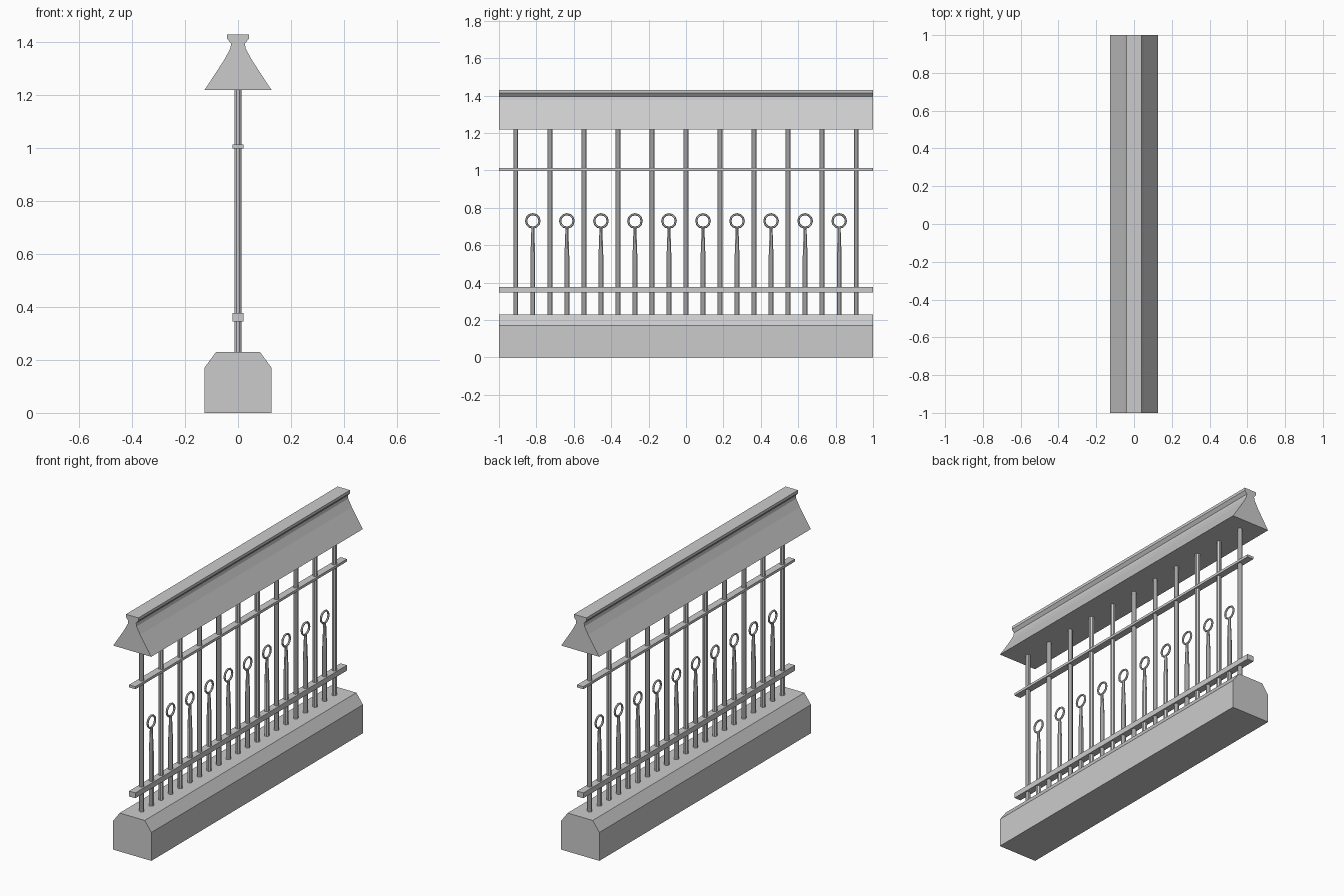
import bpy, bmesh, math
from mathutils import Matrix

if "Cube" in bpy.data.objects:
    bpy.data.objects.remove(bpy.data.objects["Cube"])

def finish(bm, name):
    bmesh.ops.recalc_face_normals(bm, faces=bm.faces)
    me = bpy.data.meshes.new(name)
    bm.to_mesh(me)
    bm.free()
    ob = bpy.data.objects.new(name, me)
    bpy.context.collection.objects.link(ob)
    return ob

def extrude_profile(name, half):
    """Mirror a right-hand (x, z) profile and extrude it along y from -1 to 1."""
    pts = half + [(-x, z) for x, z in reversed(half)]
    bm = bmesh.new()
    face = bm.faces.new([bm.verts.new((x, -1, z)) for x, z in pts])
    out = bmesh.ops.extrude_face_region(bm, geom=[face], use_keep_orig=True)
    verts = [g for g in out["geom"] if isinstance(g, bmesh.types.BMVert)]
    bmesh.ops.translate(bm, verts=verts, vec=(0, 2, 0))
    return finish(bm, name)

def lathe_post(name, y, profile, sides=8):
    """Closed stack of rings following (radius, z) pairs."""
    bm = bmesh.new()
    rings = [[bm.verts.new((r * math.cos((k + .5) * math.tau / sides),
                            y + r * math.sin((k + .5) * math.tau / sides), z))
              for k in range(sides)] for r, z in profile]
    for a, b in zip(rings, rings[1:]):
        for k in range(sides):
            n = (k + 1) % sides
            bm.faces.new((a[k], a[n], b[n], b[k]))
    bm.faces.new(rings[0])
    bm.faces.new(rings[-1])
    return finish(bm, name)

# Stone base and flared handrail
extrude_profile("base", [(.127, 0), (.127, .17), (.083, .23)])
extrude_profile("handrail", [(.126, 1.22), (.053, 1.332), (.029, 1.376),
                             (.026, 1.395), (.041, 1.413), (.041, 1.43)])

# Thin horizontal rails
extrude_profile("lower_rail", [(.021, .346), (.021, .378)])
extrude_profile("upper_rail", [(.021, .998), (.021, 1.013)])

# Tall balusters
STEP = .182
for i in range(11):
    lathe_post("tall_baluster", (i - 5) * STEP, [(.014, .22), (.014, 1.225)])

# Short tapered balusters, each topped by a ring
for i in range(10):
    y = (i - 4.5) * STEP
    lathe_post("short_baluster", y, [(.014, .22), (.014, .54), (.008, .695)])
    bpy.ops.mesh.primitive_torus_add(
        major_segments=12, minor_segments=6, major_radius=.036, minor_radius=.006,
        location=(0, y, .73), rotation=(0, math.pi / 2, 0))
    bpy.context.object.name = "ring"
